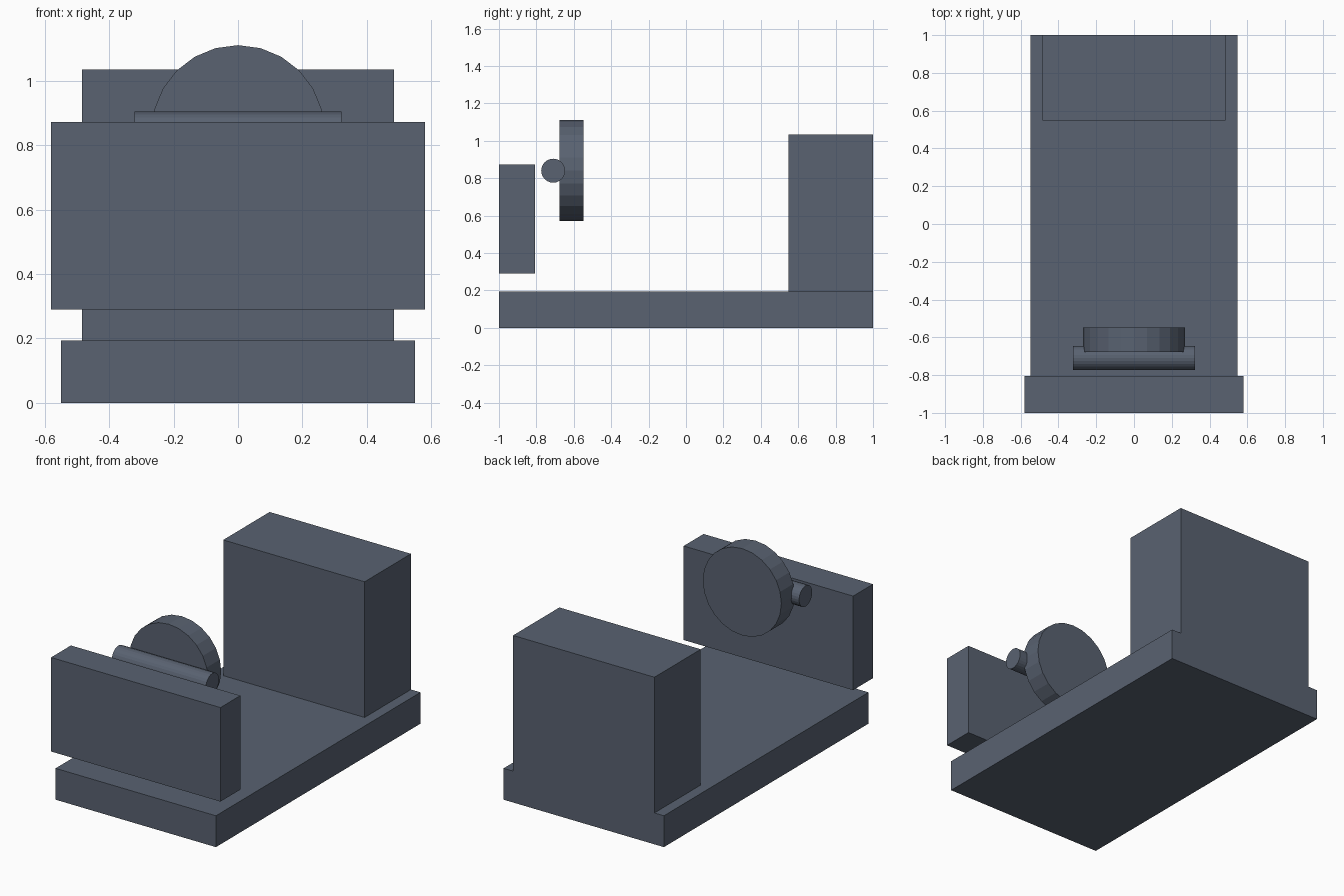
import bpy
from math import pi

if "Cube" in bpy.data.objects:
    bpy.data.objects.remove(bpy.data.objects["Cube"])

# Dark slate colour shared by every part
slate = bpy.data.materials.new("dark_slate")
slate.diffuse_color = (0.10, 0.122, 0.165, 1.0)
slate.use_nodes = True
slate.node_tree.nodes["Principled BSDF"].inputs["Base Color"].default_value = slate.diffuse_color


def finish(name):
    """Name the new object and give it the shared colour."""
    ob = bpy.context.object
    ob.name = name
    ob.data.materials.append(slate)
    return ob


def box(name, half_x, y0, y1, z0, z1):
    """Box centred on x = 0, given by its y and z limits."""
    bpy.ops.mesh.primitive_cube_add(size=1, location=(0, (y0 + y1) / 2, (z0 + z1) / 2))
    ob = finish(name)
    ob.scale = (2 * half_x, y1 - y0, z1 - z0)
    bpy.ops.object.transform_apply(location=False, rotation=False, scale=True)


def cylinder(name, radius, depth, location, rotation):
    """Flat-shaded 24-sided cylinder."""
    bpy.ops.mesh.primitive_cylinder_add(vertices=24, radius=radius, depth=depth,
                                        location=location, rotation=rotation)
    finish(name)


# Slab base and the block standing at its rear
box("base", 0.549, -1.0, 1.0, 0.0, 0.194)
box("rear_block", 0.484, 0.547, 1.0, 0.194, 1.034)

# Plate floating above the front edge
box("front_plate", 0.58, -1.0, -0.806, 0.29, 0.872)

# Upright disc facing front, with a horizontal rod across it
cylinder("disc", 0.269, 0.129, (0, -0.613, 0.841), (pi / 2, 0, 0))
cylinder("cross_rod", 0.064, 0.644, (0, -0.71, 0.84), (0, pi / 2, 0))
